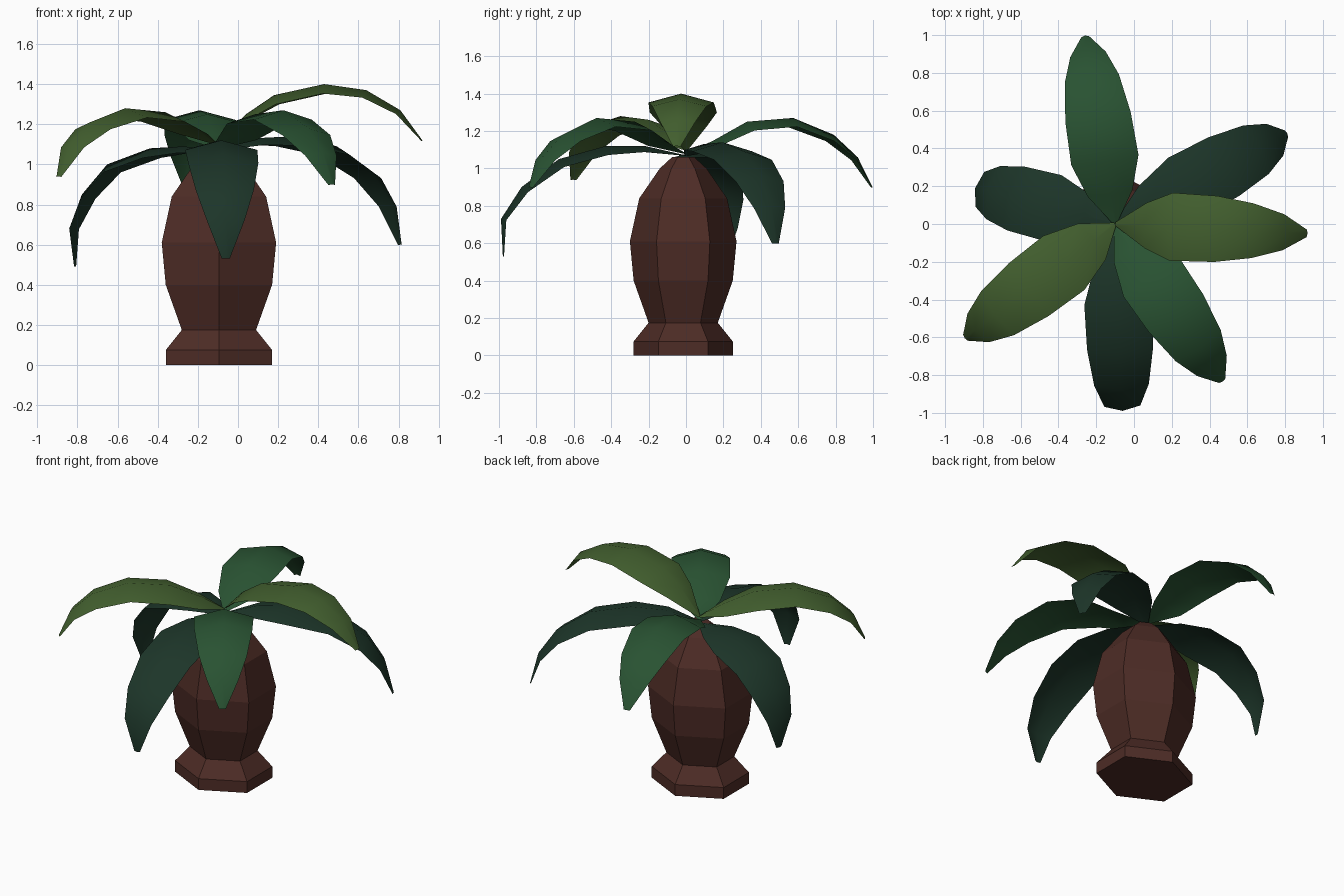
import bpy, math
from mathutils import Vector

if "Cube" in bpy.data.objects:
    bpy.data.objects.remove(bpy.data.objects["Cube"])


def material(name, rgb):
    m = bpy.data.materials.new(name)
    m.diffuse_color = (*rgb, 1)
    m.use_nodes = True
    m.node_tree.nodes["Principled BSDF"].inputs["Base Color"].default_value = m.diffuse_color
    return m


def add_mesh(name, verts, faces, mat, smooth=False):
    me = bpy.data.meshes.new(name)
    me.from_pydata(verts, [], faces)
    me.polygons.foreach_set("use_smooth", [smooth] * len(faces))
    me.materials.append(mat)
    me.update()
    ob = bpy.data.objects.new(name, me)
    bpy.context.collection.objects.link(ob)
    return ob


BROWN = material("bark", (0.075, 0.025, 0.019))
LIGHT = material("light_green", (0.055, 0.115, 0.028))
MID = material("mid_green", (0.022, 0.085, 0.032))
DARK = material("dark_green", (0.012, 0.036, 0.022))

# Six-sided trunk with a flared foot: (half width, height)
CX, CY = -0.095, -0.015
profile = [(.265, 0), (.265, .075), (.185, .175), (.265, .4), (.285, .61),
           (.235, .84), (.125, 1.0), (.06, 1.06)]
verts, faces = [], []
for r, z in profile:
    for k in range(6):
        a = math.radians(60 * k - 90)
        verts.append((CX + r * math.cos(a) / math.cos(math.pi / 6), CY + r * math.sin(a), z))
for i in range(len(profile) - 1):
    for k in range(6):
        n = (k + 1) % 6
        faces.append((i * 6 + k, i * 6 + n, i * 6 + 6 + n, i * 6 + 6 + k))
faces.append(tuple(range(5, -1, -1)))
faces.append(tuple(range(len(verts) - 6, len(verts))))
add_mesh("trunk", verts, faces, BROWN)

# Arched leaves: a ridge path (distance, height) with folded-down sides
HALF_WIDTHS = [.01, .12, .18, .175, .145, .095, .02]


def leaf(name, tip, path, mat):
    base = Vector((-0.1, 0.0, 0))
    out = (Vector((*tip, 0)) - base).normalized()
    side = Vector((-out.y, out.x, 0))
    pts = [base + out * r + Vector((0, 0, z)) for r, z in path]
    verts, faces = [], []
    for i, (p, w) in enumerate(zip(pts, HALF_WIDTHS)):
        along = (pts[min(i + 1, 6)] - pts[max(i - 1, 0)]).normalized()
        up = along.cross(side)
        drop = up * (-0.27 * w)
        verts += [p - side * w + drop, p, p + side * w + drop]
    for i in range(6):
        for j in range(2):
            a = i * 3 + j
            faces.append((a, a + 3, a + 4, a + 1))
    add_mesh(name, verts, faces, mat, True)


mid_path = [(0, 1.08), (.15, 1.15), (.33, 1.25), (.58, 1.27), (.8, 1.18), (.93, 1.06), (1.01, .9)]
leaf("leaf_right", (.92, -.05),
     [(0, 1.1), (.14, 1.25), (.28, 1.345), (.53, 1.4), (.74, 1.37), (.91, 1.27), (1.02, 1.12)], LIGHT)
leaf("leaf_front_left", (-.89, -.6),
     [(0, 1.1), (.14, 1.18), (.33, 1.26), (.58, 1.28), (.8, 1.21), (.93, 1.1), (1.0, .94)], LIGHT)
leaf("leaf_back", (-.26, 1.0), mid_path, MID)
leaf("leaf_front_right", (.48, -.85), mid_path, MID)
leaf("leaf_front", (-.06, -1.0),
     [(0, 1.07), (.22, 1.12), (.43, 1.12), (.68, 1.05), (.88, .9), (.99, .73), (.98, .53)], DARK)
leaf("leaf_left", (-.84, .19),
     [(0, 1.06), (.17, 1.09), (.35, 1.08), (.57, 1.0), (.7, .85), (.765, .68), (.74, .49)], DARK)
leaf("leaf_back_right", (.81, .48),
     [(0, 1.07), (.2, 1.13), (.42, 1.14), (.67, 1.09), (.87, .96), (.98, .8), (1.03, .6)], DARK)
